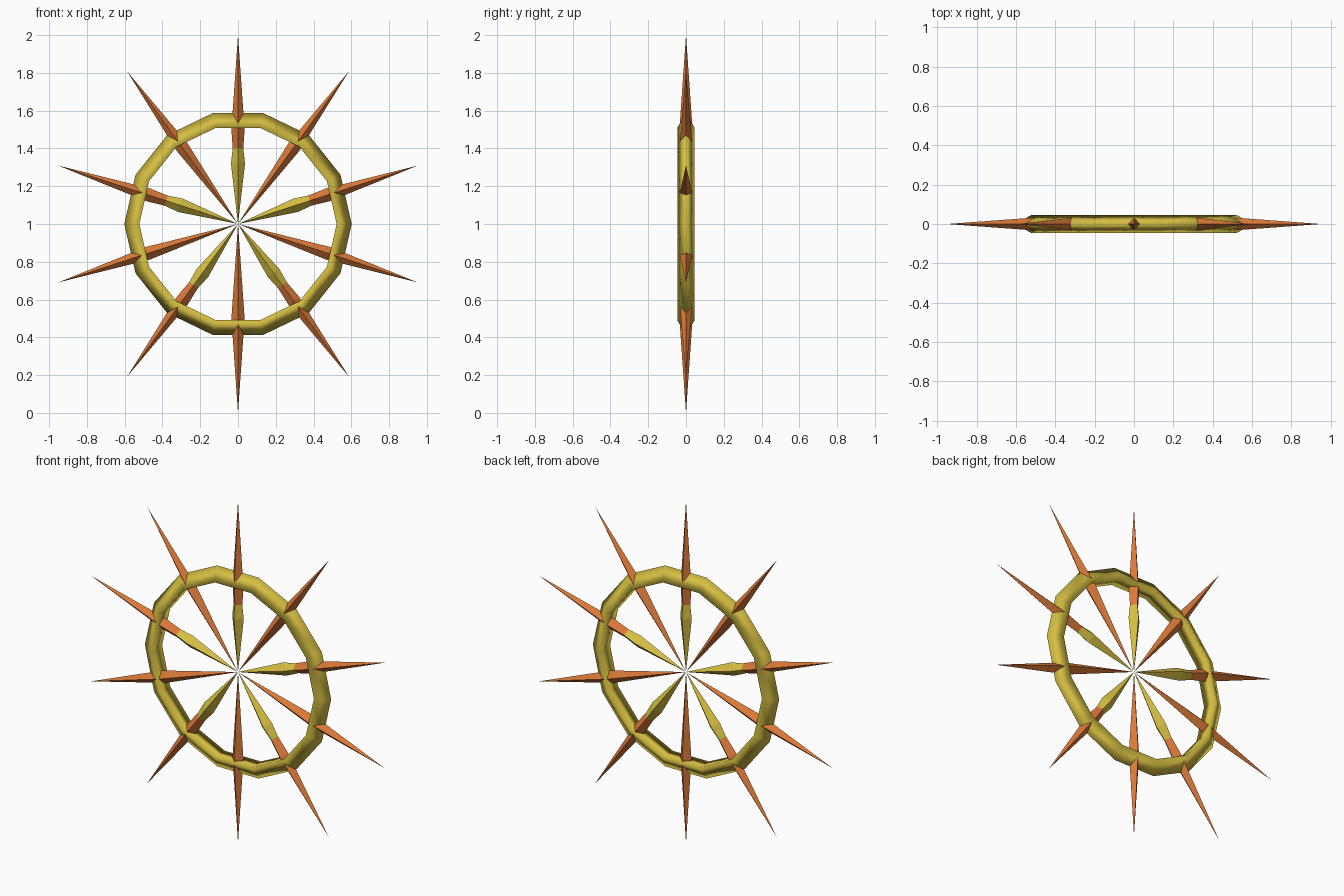
import bpy, bmesh, math
from mathutils import Matrix

if "Cube" in bpy.data.objects:
    bpy.data.objects.remove(bpy.data.objects["Cube"])


def material(name, color):
    m = bpy.data.materials.new(name)
    m.diffuse_color = (*color, 1)
    m.use_nodes = True
    m.node_tree.nodes["Principled BSDF"].inputs["Base Color"].default_value = m.diffuse_color
    return m


ORANGE = material("copper_orange", (0.70, 0.19, 0.04))
YELLOW = material("brass_yellow", (0.67, 0.52, 0.055))
CENTRE = Matrix.Translation((0, 0, 1))


def bipyramid(name, angle, length, mid, half, mat):
    """Four-sided spindle from the hub outwards, widest at mid."""
    bm = bmesh.new()
    root = bm.verts.new((0, 0, 0))
    tip = bm.verts.new((0, 0, length))
    belt = [bm.verts.new((x * half, y * half, mid))
            for x, y in ((1, 0), (0, 1), (-1, 0), (0, -1))]
    for i in range(4):
        a, b = belt[i], belt[(i + 1) % 4]
        bm.faces.new((a, b, tip))
        bm.faces.new((b, a, root))
    bm.transform(CENTRE @ Matrix.Rotation(angle, 4, 'Y'))
    me = bpy.data.meshes.new(name)
    bm.to_mesh(me)
    bm.free()
    me.materials.append(mat)
    ob = bpy.data.objects.new(name, me)
    bpy.context.collection.objects.link(ob)
    return ob


# ten long spikes, every second one with a brass inner spindle
for i in range(10):
    ang = i * math.pi / 5
    bipyramid(f"spike_{i}", ang, 1.0, 0.5, 0.035, ORANGE)
    if i % 2 == 0:
        bipyramid(f"inner_spindle_{i}", ang, 0.64, 0.32, 0.0373, YELLOW)

# 14-sided ring with a triangular section, ridge facing outwards
bpy.ops.mesh.primitive_torus_add(major_segments=14, minor_segments=3,
                                 major_radius=0.549, minor_radius=0.053,
                                 location=(0, 0, 1),
                                 rotation=(math.pi / 2, 0, 0))
ring = bpy.context.object
ring.name = "ring"
ring.data.materials.append(YELLOW)
for p in ring.data.polygons:
    p.use_smooth = True
